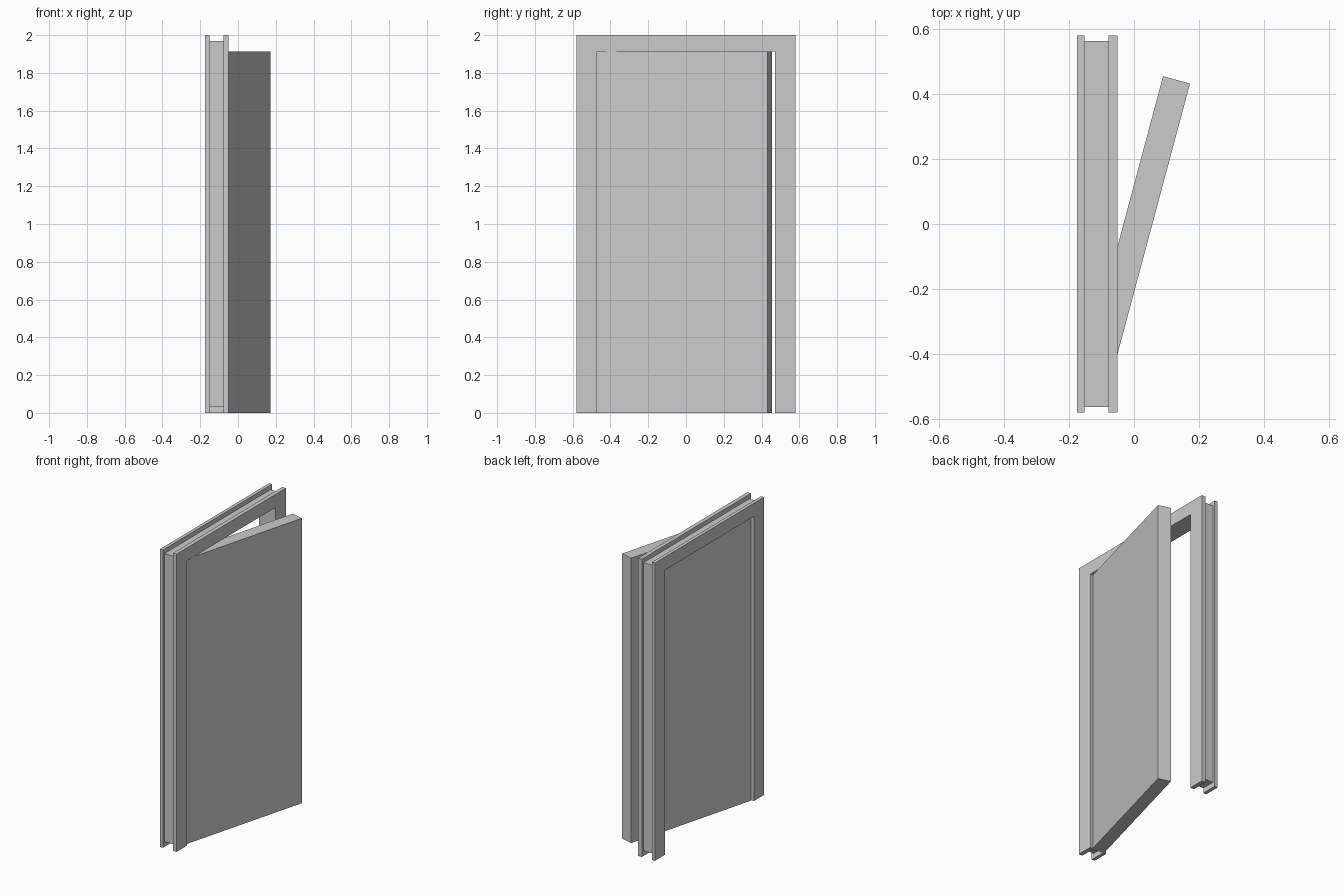
import bpy, bmesh
from math import radians
from mathutils import Matrix, Vector

if "Cube" in bpy.data.objects:
    bpy.data.objects.remove(bpy.data.objects["Cube"])

OPEN_Y, OPEN_Z = 0.472, 1.912   # half width and height of the opening


def finish(name, bm):
    bmesh.ops.recalc_face_normals(bm, faces=bm.faces)
    mesh = bpy.data.meshes.new(name)
    bm.to_mesh(mesh)
    bm.free()
    ob = bpy.data.objects.new(name, mesh)
    bpy.context.collection.objects.link(ob)
    return ob


def portal(name, x0, x1, half_y, bottom, top):
    """Upside-down U profile around the opening, extruded along x."""
    bm = bmesh.new()
    pts = [(-half_y, bottom), (-half_y, top), (half_y, top), (half_y, bottom),
           (OPEN_Y, bottom), (OPEN_Y, OPEN_Z), (-OPEN_Y, OPEN_Z), (-OPEN_Y, bottom)]
    face = bm.faces.new([bm.verts.new((x0, y, z)) for y, z in pts])
    ext = bmesh.ops.extrude_face_region(bm, geom=[face])
    verts = [v for v in ext["geom"] if isinstance(v, bmesh.types.BMVert)]
    bmesh.ops.translate(bm, verts=verts, vec=Vector((x1 - x0, 0, 0)))
    return finish(name, bm)


# Door frame: two casings with the slightly smaller jamb between them
portal("back_casing", -0.175, -0.152, 0.58, 0.0, 2.0)
portal("jamb", -0.152, -0.078, 0.563, 0.035, 1.97)
portal("front_casing", -0.078, -0.05, 0.58, 0.0, 2.0)

# Door leaf, standing ajar by 15 degrees
bm = bmesh.new()
bmesh.ops.create_cube(bm, size=1, matrix=Matrix.Diagonal((0.086, 0.953, 1.914, 1)))
door = finish("door_leaf", bm)
door.location = (0.0075, -0.017, 0.957)
door.rotation_euler.z = radians(-15)
